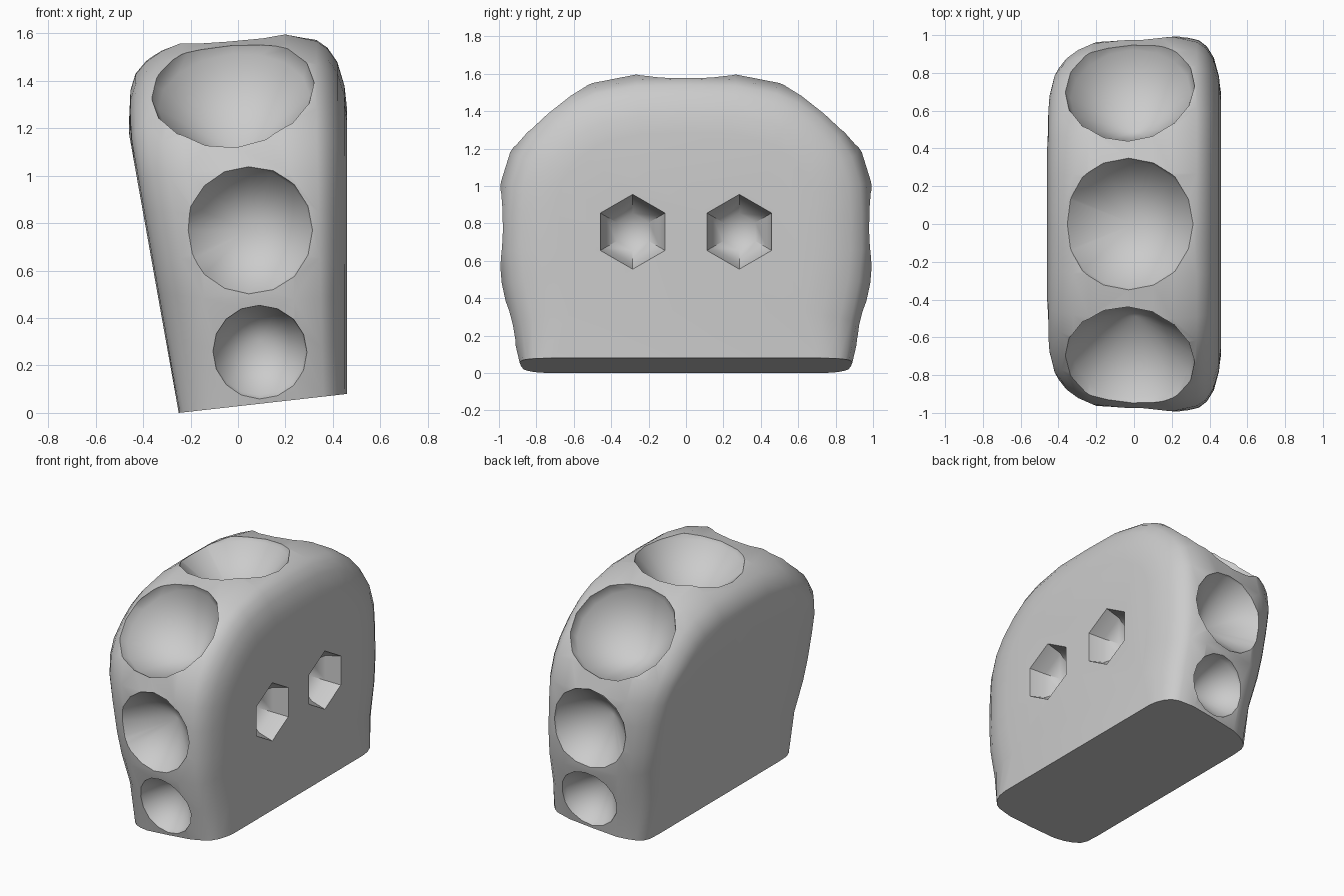
import bpy, bmesh
from math import cos, sin, pi
from mathutils import Vector

if "Cube" in bpy.data.objects:
    bpy.data.objects.remove(bpy.data.objects["Cube"])


def make_object(name, bm):
    bmesh.ops.recalc_face_normals(bm, faces=bm.faces)
    me = bpy.data.meshes.new(name)
    bm.to_mesh(me)
    bm.free()
    ob = bpy.data.objects.new(name, me)
    bpy.context.collection.objects.link(ob)
    return ob


# Body: arch outline (y, z) lofted across the thickness with an edge inset
half = [(.89, 0), (.94, .27), (.985, .48), (1, .65), (1, .85), (.99, 1.02), (.94, 1.18),
        (.86, 1.3), (.75, 1.41), (.63, 1.495), (.5, 1.55), (.27, 1.595), (0, 1.6)]
outline = [Vector(p) for p in half] + [Vector((-y, z)) for y, z in half[-2::-1]]
last = len(outline) - 1


def inward(i):
    if i in (0, last):
        return Vector((-1 if i == 0 else 1, 0))
    t = (outline[i + 1] - outline[i - 1]).normalized()
    return Vector((-t.y, t.x))


# (fraction from right face to slanted left face, inset)
sections = [(0, .32), (.012, .22), (.045, .12), (.09, .06), (.14, .028), (.28, 0), (.52, .012),
            (.76, .035), (.85, .07), (.92, .115), (.97, .17), (.993, .24), (1, .38)]
bm = bmesh.new()
loops = []
for s, d in sections:
    loop = []
    for i, p in enumerate(outline):
        k = .6 if i in (0, last) else 1
        q = p + inward(i) * d * k
        left = max(-.46, -.25 - .178 * q.y)
        x = .46 - s * (.46 - left)
        z = .08 - .08 * s if i in (0, last) else q.y
        loop.append(bm.verts.new((x, q.x, z)))
    loops.append(loop)
for a, b in zip(loops, loops[1:]):
    for i in range(last + 1):
        j = (i + 1) % (last + 1)
        bm.faces.new((a[i], a[j], b[j], b[i]))
bm.faces.new(loops[0])
bm.faces.new(loops[-1])
body = make_object("body", bm)


# Cutters: rings of (radius, height) around an outward axis, ending in a point
def pit(bm, centre, axis, rings, depth, n):
    rot = Vector((0, 0, 1)).rotation_difference(Vector(axis).normalized())
    c = Vector(centre)
    grid = [[bm.verts.new(c + rot @ Vector((r * cos(2 * pi * k / n), r * sin(2 * pi * k / n), h)))
             for k in range(n)] for r, h in rings]
    tip = bm.verts.new(c + rot @ Vector((0, 0, -depth)))
    bm.faces.new(grid[0])
    for k in range(n):
        m = (k + 1) % n
        for a, b in zip(grid, grid[1:]):
            bm.faces.new((a[k], a[m], b[m], b[k]))
        bm.faces.new((grid[-1][k], grid[-1][m], tip))


def dimple(bm, centre, axis, r, depth):
    pit(bm, centre, axis, [(r * 1.02, .2), (r, .02), (r * .93, -.04)], depth, 16)


bm = bmesh.new()
dimple(bm, (-.03, 0, 1.585), (-.08, 0, 1), .365, .36)
for s in (-1, 1):
    dimple(bm, (-.02, .70 * s, 1.34), (-.09, .64 * s, .77), .345, .33)
    dimple(bm, (.045, s, .77), (0, s, 0), .283, .28)
    dimple(bm, (.09, .93 * s, .255), (0, .98 * s, -.19), .207, .25)
    # hexagonal sockets on the right face
    pit(bm, (.46, .285 * s, .755), (1, 0, 0), [(.2, .1), (.2, 0), (.17, -.1), (.1, -.17)], .2, 6)
cutter = make_object("dimple_cutter", bm)
cutter.hide_render = True

mod = body.modifiers.new("dimples", 'BOOLEAN')
mod.operation = 'DIFFERENCE'
mod.solver = 'EXACT'
mod.object = cutter
bpy.context.view_layer.objects.active = body
body.select_set(True)
bpy.ops.object.modifier_apply(modifier=mod.name)
bpy.data.objects.remove(cutter)
bpy.ops.object.shade_smooth_by_angle(angle=.65)
